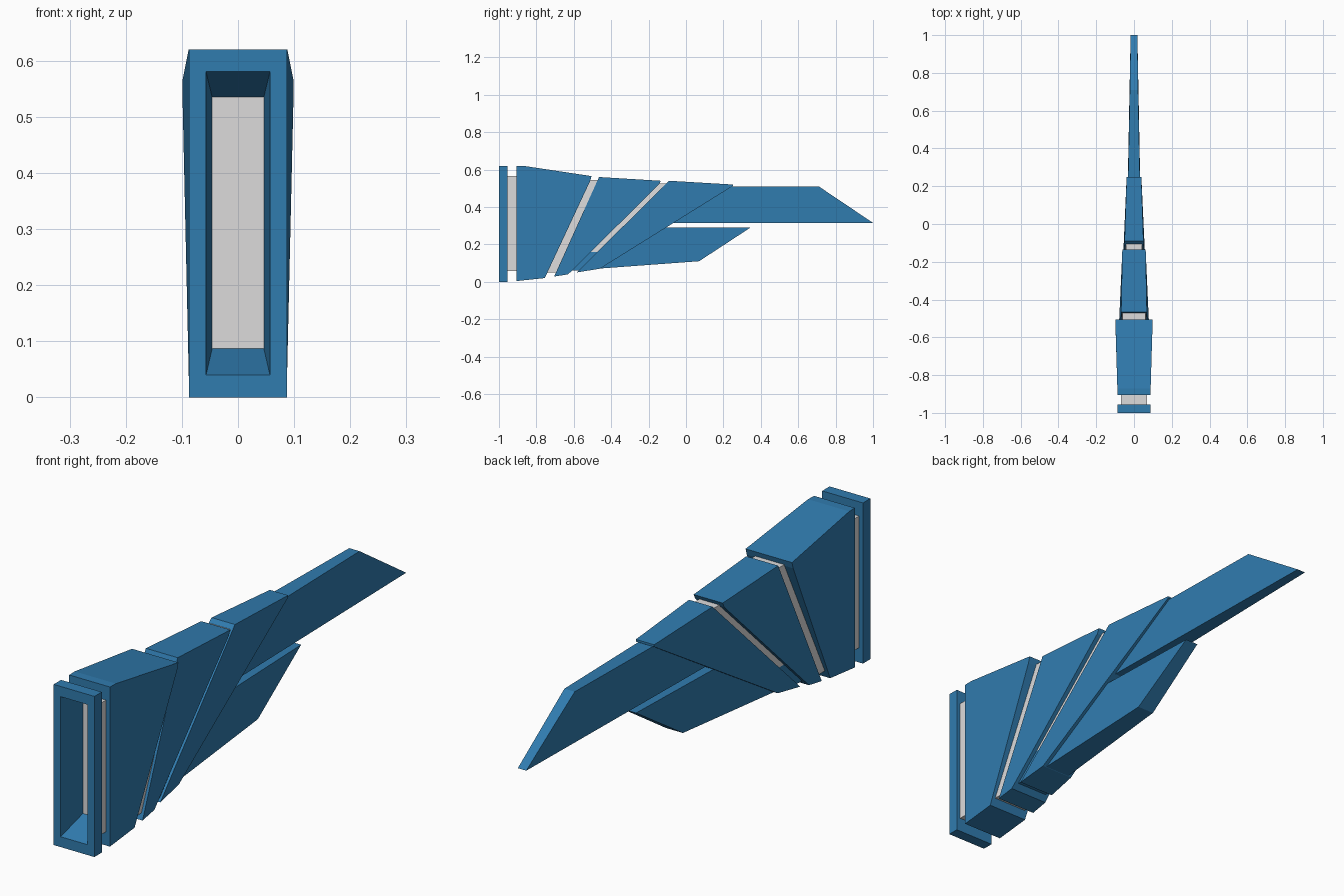
import bpy, bmesh

if "Cube" in bpy.data.objects:
    bpy.data.objects.remove(bpy.data.objects["Cube"])


def material(name, rgb):
    m = bpy.data.materials.new(name)
    m.diffuse_color = (*rgb, 1)
    m.use_nodes = True
    m.node_tree.nodes["Principled BSDF"].inputs["Base Color"].default_value = m.diffuse_color
    return m


blue = material("blue", (0.03, 0.2, 0.43))
grey = material("light_grey", (0.72, 0.71, 0.71))


def finish(name, bm, mats):
    bmesh.ops.recalc_face_normals(bm, faces=bm.faces)
    me = bpy.data.meshes.new(name)
    bm.to_mesh(me)
    bm.free()
    ob = bpy.data.objects.new(name, me)
    bpy.context.collection.objects.link(ob)
    for m in mats:
        me.materials.append(m)
    return ob


def slab(name, profile, mat):
    """Side profile of (y, z, half width) points, mirrored across x."""
    bm = bmesh.new()
    left = [bm.verts.new((-w, y, z)) for y, z, w in profile]
    right = [bm.verts.new((w, y, z)) for y, z, w in profile]
    n = len(profile)
    bm.faces.new(left)
    bm.faces.new(right[::-1])
    for i in range(n):
        j = (i + 1) % n
        bm.faces.new((left[i], right[i], right[j], left[j]))
    return finish(name, bm, [mat])


# Front frame, collar and the first big segment
frame = slab("front_frame", [(-1, 0, .087), (-1, .62, .087),
                             (-.955, .62, .087), (-.955, 0, .087)], blue)
collar = slab("front_collar", [(-.965, .057, .07), (-.965, .565, .07),
                               (-.895, .565, .07), (-.895, .057, .07)], grey)
root = slab("root_segment", [(-.905, .004, .087), (-.905, .62, .087),
                             (-.87, .62, .088), (-.505, .565, .099),
                             (-.512, .54, .099), (-.755, .02, .087)], blue)

# Middle and outer segments, each leaning further back
slab("middle_segment", [(-.705, .028, .086), (-.465, .56, .068),
                        (-.135, .54, .062), (-.145, .52, .062),
                        (-.63, .04, .084)], blue)
slab("outer_segment", [(-.585, .05, .078), (-.09, .54, .05),
                       (.25, .52, .039), (.25, .512, .039),
                       (-.46, .07, .07)], blue)

# Inset joints between segments
slab("inner_joint", [(-.755, .05, .074), (-.53, .545, .062),
                     (-.46, .545, .062), (-.685, .05, .074)], grey)
slab("outer_joint", [(-.53, .16, .062), (-.16, .525, .043),
                     (-.09, .525, .043), (-.455, .16, .062)], grey)
slab("outer_joint_base", [(-.63, .06, .068), (-.53, .16, .062),
                          (-.455, .16, .062), (-.56, .06, .068)], blue)

# Two trailing blades
slab("upper_blade", [(-.15, .315, .04), (0, .51, .036),
                     (.71, .51, .022), (1, .315, .018)], blue)
slab("lower_blade", [(-.5, .068, .056), (-.2, .29, .046),
                     (.345, .29, .028), (.07, .11, .036)], blue)

# Tapered recess cut through the front, with a grey end face
bm = bmesh.new()
rings = []
for y, w, lo, hi in ((-1.02, .0588, .032, .588), (-.88, .046, .087, .535)):
    rings.append([bm.verts.new(p) for p in
                  ((-w, y, lo), (w, y, lo), (w, y, hi), (-w, y, hi))])
bm.faces.new(rings[0])
bm.faces.new(rings[1][::-1]).material_index = 1
for i in range(4):
    j = (i + 1) % 4
    bm.faces.new((rings[0][i], rings[1][i], rings[1][j], rings[0][j]))
cutter = finish("recess_cutter", bm, [blue, grey])
cutter.hide_render = True

for ob in (frame, collar, root):
    mod = ob.modifiers.new("recess", 'BOOLEAN')
    mod.operation = 'DIFFERENCE'
    mod.solver = 'EXACT'
    mod.material_mode = 'TRANSFER'
    mod.object = cutter
    bpy.context.view_layer.objects.active = ob
    bpy.ops.object.modifier_apply(modifier=mod.name)
bpy.data.objects.remove(cutter)
